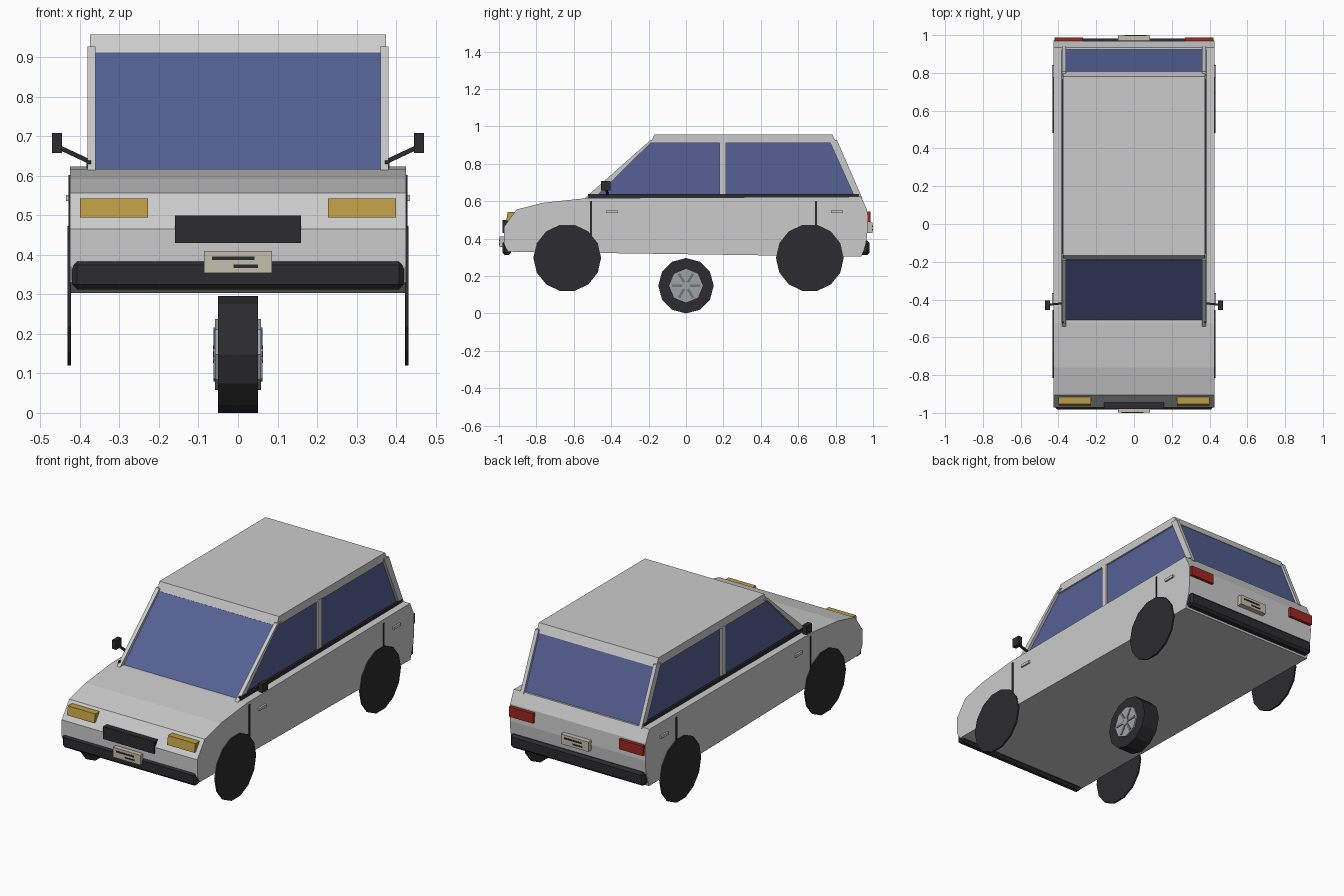
import bpy, bmesh, math
from mathutils import Vector

if "Cube" in bpy.data.objects:
    bpy.data.objects.remove(bpy.data.objects["Cube"])


def material(name, r, g, b):
    m = bpy.data.materials.new(name)
    m.diffuse_color = (r, g, b, 1)
    m.use_nodes = True
    m.node_tree.nodes["Principled BSDF"].inputs["Base Color"].default_value = m.diffuse_color
    return m


BLACK = material("black_trim", 0.025, 0.025, 0.028)
GLASS = material("blue_glass", 0.09, 0.12, 0.30)
AMBER = material("amber_lamp", 0.50, 0.33, 0.06)
RED = material("red_lamp", 0.35, 0.02, 0.015)
CREAM = material("plate_cream", 0.55, 0.53, 0.42)
RIM = material("rim_metal", 0.35, 0.37, 0.39)
SPOKE = material("spoke_metal", 0.17, 0.18, 0.20)


def finish(name, bm, mat=None):
    bmesh.ops.recalc_face_normals(bm, faces=bm.faces)
    me = bpy.data.meshes.new(name)
    bm.to_mesh(me)
    bm.free()
    ob = bpy.data.objects.new(name, me)
    bpy.context.collection.objects.link(ob)
    if mat:
        me.materials.append(mat)
    return ob


def prism(name, profile, x0, x1, mat=None):
    """Extrude a (y, z) outline along x."""
    bm = bmesh.new()
    face = bm.faces.new([bm.verts.new((x0, y, z)) for y, z in profile])
    ext = bmesh.ops.extrude_face_region(bm, geom=[face])["geom"]
    bmesh.ops.translate(bm, vec=(x1 - x0, 0, 0),
                        verts=[v for v in ext if isinstance(v, bmesh.types.BMVert)])
    return finish(name, bm, mat)


def box(name, x0, x1, y0, y1, z0, z1, mat=None, bevel=0):
    ob = prism(name, [(y0, z0), (y1, z0), (y1, z1), (y0, z1)], x0, x1, mat)
    if bevel:
        mod = ob.modifiers.new("chamfer", 'BEVEL')
        mod.width, mod.segments = bevel, 1
    return ob


def disc(name, n, r, y, z, x0, x1, mat=None):
    ring = [(y + r * math.cos(2 * math.pi * i / n), z + r * math.sin(2 * math.pi * i / n))
            for i in range(n)]
    return prism(name, ring, x0, x1, mat)


def bar(name, a, b, w, mat=None):
    """Square rod between two points."""
    a, b = Vector(a), Vector(b)
    bm = bmesh.new()
    bmesh.ops.create_cube(bm, size=1)
    q = (b - a).to_track_quat('Z', 'Y')
    for v in bm.verts:
        v.co = (a + b) / 2 + q @ Vector((v.co.x * w, v.co.y * w, v.co.z * (b - a).length))
    return finish(name, bm, mat)


# Lower body
prism("lower_body", [(-0.95, 0.33), (-0.972, 0.37), (-0.972, 0.465), (-0.905, 0.556),
                     (-0.76, 0.592), (-0.525, 0.617), (0.935, 0.624), (0.968, 0.555),
                     (0.972, 0.46), (0.965, 0.39), (0.938, 0.303)], -0.425, 0.425)

# Glasshouse and roof
prism("cabin_glass", [(-0.517, 0.61), (-0.19, 0.912), (0.80, 0.912), (0.93, 0.61)],
      -0.365, 0.365, GLASS)
prism("roof", [(-0.19, 0.91), (-0.168, 0.957), (0.782, 0.957), (0.804, 0.91)], -0.375, 0.375)

for side, s in (("left", -1), ("right", 1)):
    # Window pillars
    def pillar(label, profile):
        prism(f"{side}_{label}_pillar", profile, s * 0.36, s * 0.381)
    pillar("front", [(-0.542, 0.615), (-0.19, 0.927), (-0.155, 0.927), (-0.19, 0.91), (-0.49, 0.615)])
    pillar("rear", [(0.943, 0.615), (0.807, 0.927), (0.765, 0.927), (0.772, 0.91), (0.905, 0.615)])
    box(f"{side}_middle_pillar", s * 0.36, s * 0.376, 0.18, 0.215, 0.615, 0.915)

    # Waistline strip under the windows
    box(f"{side}_window_strip", s * 0.372, s * 0.384, -0.525, 0.925, 0.618, 0.639, BLACK)

    # Wheel arches, door gaps and handles
    for end, arch_y, gap_y, handle_y in (("front", -0.635, -0.507, -0.396),
                                         ("rear", 0.662, 0.695, 0.807)):
        disc(f"{side}_{end}_wheel_arch", 14, 0.181, arch_y, 0.297, s * 0.422, s * 0.432, BLACK)
        box(f"{side}_{end}_door_gap", s * 0.42, s * 0.429, gap_y - 0.005, gap_y + 0.005,
            0.40, 0.602, BLACK)
        box(f"{side}_{end}_door_handle", s * 0.42, s * 0.435, handle_y - 0.032,
            handle_y + 0.032, 0.536, 0.551)

    # Door mirror
    bar(f"{side}_mirror_arm", (s * 0.38, -0.42, 0.638), (s * 0.455, -0.428, 0.673), 0.011, BLACK)
    box(f"{side}_mirror", s * 0.446, s * 0.471, -0.455, -0.405, 0.658, 0.708, BLACK)

    # Lamps
    prism(f"{side}_headlight", [(-0.962, 0.494), (-0.953, 0.543), (-0.91, 0.543), (-0.92, 0.494)],
          s * 0.228, s * 0.40, AMBER)
    box(f"{side}_tail_light", s * 0.27, s * 0.42, 0.95, 0.987, 0.49, 0.546, RED)

    # Rim with six spokes
    disc(f"{side}_rim", 8, 0.09, 0, 0.148, s * 0.045, s * 0.058, RIM)
    disc(f"{side}_hub", 8, 0.022, 0, 0.148, s * 0.05, s * 0.063, RIM)
    for i in range(6):
        a = i * math.pi / 3
        c, d = math.cos(a), math.sin(a)
        bar(f"{side}_rim_spoke_{i + 1}", (s * 0.0545, 0.02 * c, 0.148 + 0.02 * d),
            (s * 0.0545, 0.075 * c, 0.148 + 0.075 * d), 0.014, SPOKE)

# Central wheel under the floor
disc("tyre", 12, 0.148, 0, 0.148, -0.05, 0.05, BLACK)

# Grille and bumpers
box("grille", -0.16, 0.16, -0.98, -0.93, 0.43, 0.50, BLACK)
box("front_bumper", -0.42, 0.42, -0.981, -0.935, 0.312, 0.387, BLACK, 0.013)
box("rear_bumper", -0.42, 0.42, 0.93, 0.982, 0.312, 0.389, BLACK, 0.013)

# Blank plates with two plain bars each
for end, s, z in (("front", -1, 0.382), ("rear", 1, 0.457)):
    box(f"{end}_plate", -0.086, 0.086, s * 0.965, s * 0.998, z - 0.028, z + 0.028, CREAM)
    box(f"{end}_plate_upper_bar", s * 0.066, -s * 0.042, s * 0.99, s, z + 0.005, z + 0.014, BLACK)
    box(f"{end}_plate_lower_bar", s * 0.012, -s * 0.05, s * 0.99, s, z - 0.015, z - 0.007, BLACK)
